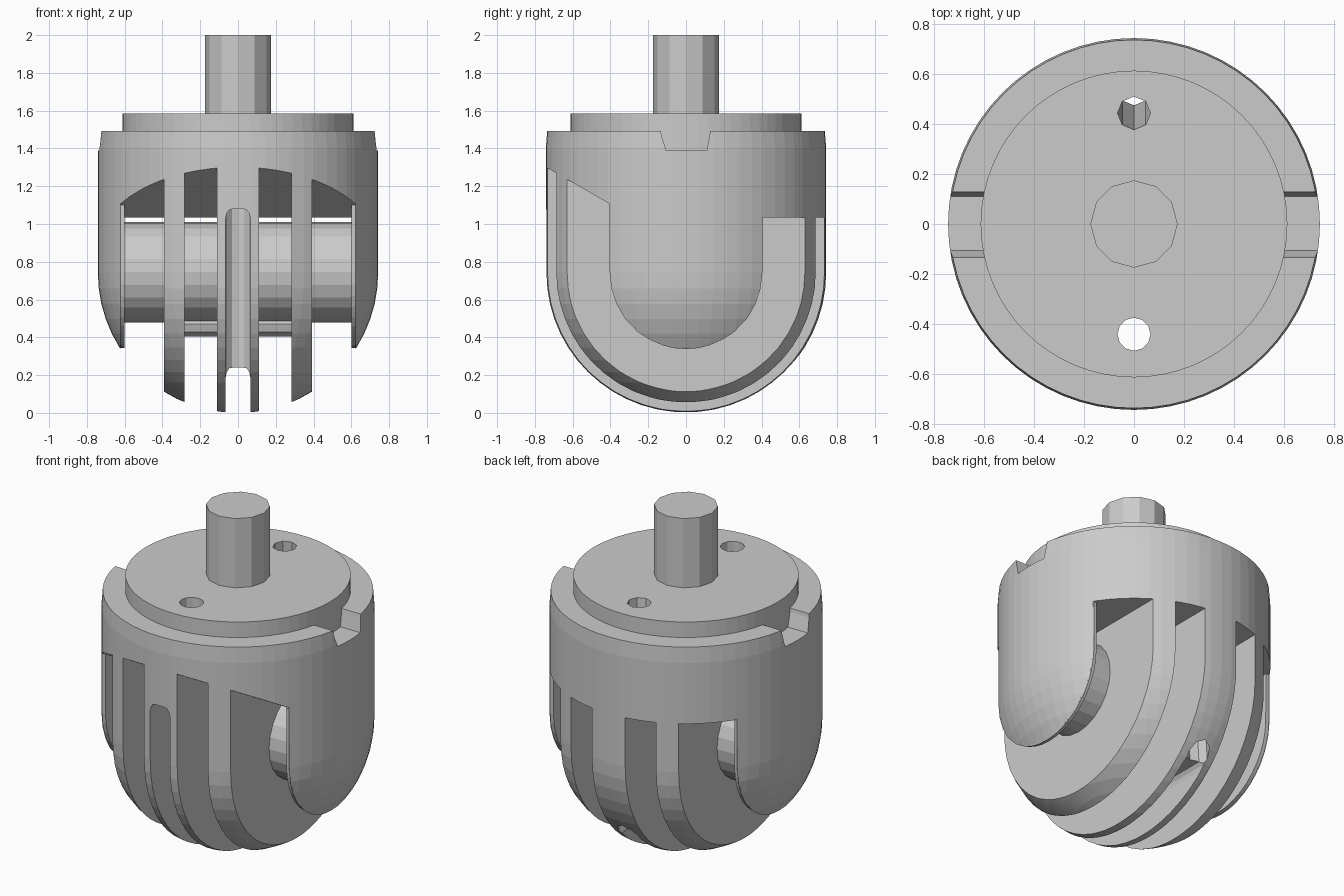
import bpy, bmesh, math
from mathutils import Vector

if "Cube" in bpy.data.objects:
    bpy.data.objects.remove(bpy.data.objects["Cube"])

R = 0.742  # main radius; also the height of the dome centre


def finish(name, bm):
    bmesh.ops.remove_doubles(bm, verts=bm.verts, dist=1e-5)
    bmesh.ops.recalc_face_normals(bm, faces=bm.faces)
    me = bpy.data.meshes.new(name)
    bm.to_mesh(me)
    bm.free()
    ob = bpy.data.objects.new(name, me)
    bpy.context.collection.objects.link(ob)
    return ob


def lathe(name, profile, steps):
    bm = bmesh.new()
    vs = [bm.verts.new((r, 0, z)) for r, z in profile]
    es = [bm.edges.new(p) for p in zip(vs, vs[1:])]
    bmesh.ops.spin(bm, geom=vs + es, cent=(0, 0, 0), axis=(0, 0, 1),
                   angle=2 * math.pi, steps=steps, use_merge=True)
    return finish(name, bm)


def prism(name, pts, axis, a, b):
    """Extrude a 2D profile along x (y,z points) or y (x,z points)."""
    place = {'x': lambda p, t: (t, p[0], p[1]), 'y': lambda p, t: (p[0], t, p[1])}[axis]
    bm = bmesh.new()
    lo = [bm.verts.new(place(p, a)) for p in pts]
    hi = [bm.verts.new(place(p, b)) for p in pts]
    bm.faces.new(lo)
    bm.faces.new(hi)
    for i in range(len(pts)):
        j = (i + 1) % len(pts)
        bm.faces.new((lo[i], lo[j], hi[j], hi[i]))
    return finish(name, bm)


def rod(name, p, q, r, sides):
    p, q = Vector(p), Vector(q)
    bm = bmesh.new()
    bmesh.ops.create_cone(bm, cap_ends=True, segments=sides, radius1=r, radius2=r,
                          depth=(q - p).length)
    rot = Vector((0, 0, 1)).rotation_difference(q - p).to_matrix().to_4x4()
    bm.transform(rot)
    bmesh.ops.translate(bm, verts=bm.verts, vec=(p + q) / 2)
    return finish(name, bm)


def arc(cy, cz, r, a0, a1, n):
    return [(cy + r * math.cos(math.radians(a0 + (a1 - a0) * i / n)),
             cz + r * math.sin(math.radians(a0 + (a1 - a0) * i / n))) for i in range(n + 1)]


def boolean(target, other, op='DIFFERENCE'):
    m = target.modifiers.new("bool", 'BOOLEAN')
    m.operation, m.solver, m.object = op, 'EXACT', other
    bpy.context.view_layer.update()
    dg = bpy.context.evaluated_depsgraph_get()
    me = bpy.data.meshes.new_from_object(target.evaluated_get(dg))
    target.modifiers.clear()
    target.data = me
    bpy.data.objects.remove(other)


# Domed body
dome = [(0, 0)] + arc(0, R, R, -90, 0, 14)[1:]
body = lathe("slotted_body", dome + [(R, 1.40), (0.735, 1.492), (0, 1.492)], 64)

# Rim notches on both sides
for s in (-1, 1):
    notch = [(-0.15, 1.6), (-0.13, 1.47), (-0.105, 1.39), (0.11, 1.39), (0.125, 1.47), (0.145, 1.6)]
    boolean(body, prism("notch", notch, 'x', s * 0.45, s * 0.9))

# Raised top step
boolean(body, rod("step", (0, 0, 1.3), (0, 0, 1.585), 0.612, 64), 'UNION')

# Slots between the fins: level roof at the back, sloping up to the front
slot = [(-1, -0.1), (1, -0.1), (1, 1.035), (-0.28, 1.035), (-1, 1.45)]
for s in (-1, 1):
    for a, b in ((0.11, 0.282), (0.392, 0.622)):
        boolean(body, prism("slot", slot, 'x', s * a, s * b))

# Centre groove at the front, low channel along y, and the two cord holes
for top, y0, y1 in ((1.08, -1, -0.44), (0.24, -1, 1)):
    arch = [(-0.065, -0.1), (0.065, -0.1)] + arc(0, top - 0.05, 0.065, 0, 180, 8)
    arch = [(x, min(z, top)) for x, z in arch]
    boolean(body, prism("groove", arch, 'y', y0, y1))
boolean(body, rod("hole", (0, -0.44, -0.1), (0, -0.44, 1.8), 0.066, 12))
boolean(body, rod("hole", (0, 0.427, 1.8), (0, 0.55, 0.1), 0.066, 8))

# Cross axle and the lower bar tying the inner fins
rod("axle", (-0.61, 0, 0.745), (0.61, 0, 0.745), 0.266, 24)
rod("lower_bar", (-0.29, 0, 0.47), (0.29, 0, 0.47), 0.07, 10)

# Flat pads on the inner faces of the outer lobes
lobe = [(0.4, 1.035), (-0.28, 1.035), (-0.4, 1.1)] + arc(0, R, 0.398, 180, 360, 20)
for s, side in ((-1, "left"), (1, "right")):
    prism(side + "_pad", lobe, 'x', s * 0.6, s * 0.625)

# Shaft
rod("shaft", (0, 0, 1.55), (0, 0, 2.0), 0.174, 12)
